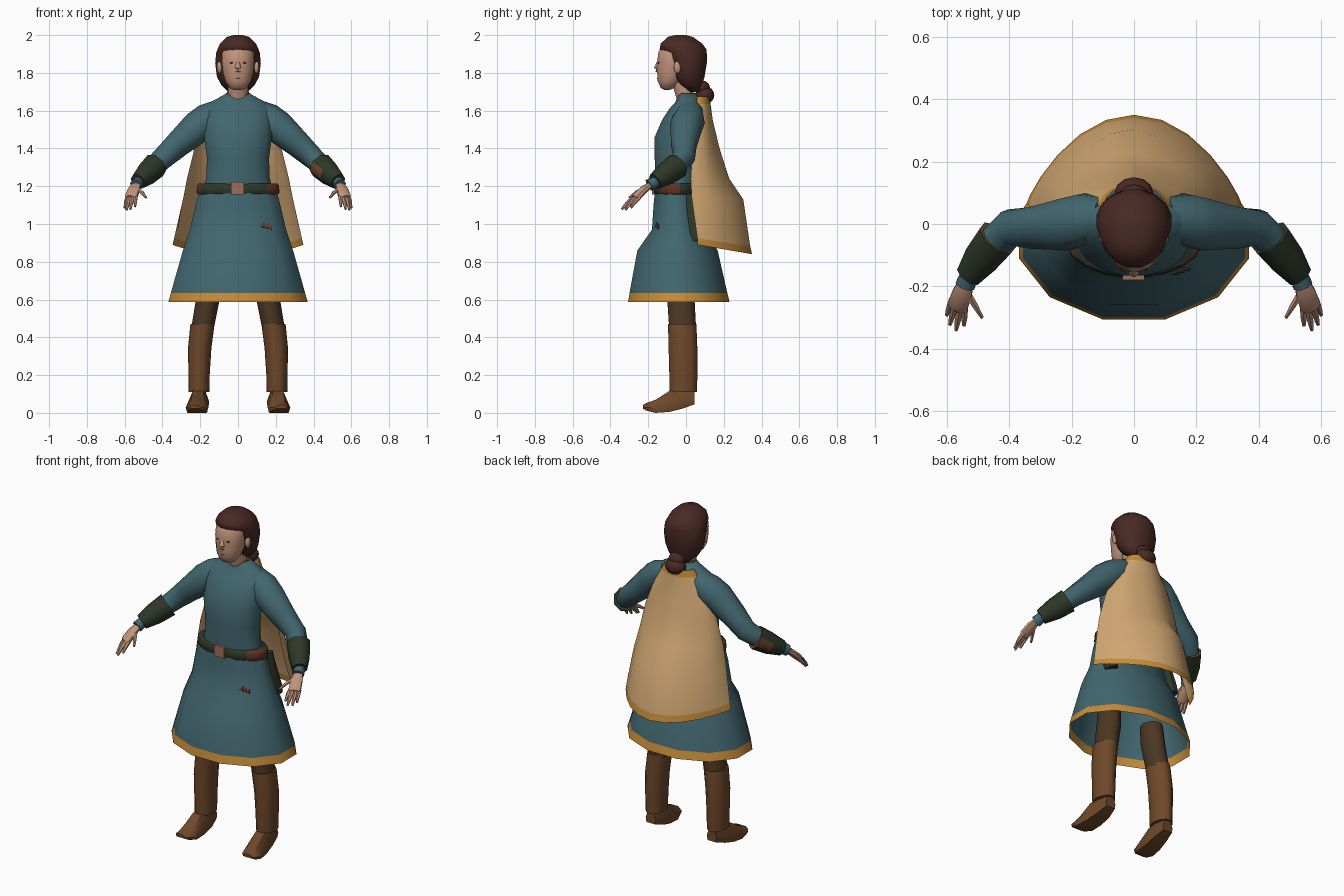
import bpy, bmesh, math
from mathutils import Vector, Matrix

cube = bpy.data.objects.get("Cube")
if cube:
    bpy.data.objects.remove(cube, do_unlink=True)


def material(name, r, g, b):
    m = bpy.data.materials.new(name)
    m.use_nodes = True
    m.diffuse_color = (r, g, b, 1)
    m.node_tree.nodes["Principled BSDF"].inputs["Base Color"].default_value = (r, g, b, 1)
    return m


TEAL = material("teal_cloth", .054, .134, .158)
TAN = material("tan_cape", .64, .39, .17)
GOLD = material("golden_trim", .56, .26, .04)
HAIR = material("dark_hair", .065, .022, .017)
SKIN = material("skin", .53, .295, .2)
BOOT = material("brown_leather", .158, .065, .023)
PANTS = material("dark_trousers", .07, .038, .017)
GREEN = material("dark_green_leather", .026, .038, .021)
RED = material("red_brown_leather", .12, .032, .017)
METAL = material("bronze", .33, .16, .1)


def finish(name, bm, mats, rule=None, angle=50):
    """Turn a bmesh into an object; rule(face) picks the material slot."""
    bmesh.ops.recalc_face_normals(bm, faces=bm.faces)
    bm.normal_update()
    if rule:
        for f in bm.faces:
            f.material_index = int(rule(f.calc_center_median(), f.normal))
    mesh = bpy.data.meshes.new(name)
    bm.to_mesh(mesh)
    bm.free()
    for m in mats:
        mesh.materials.append(m)
    ob = bpy.data.objects.new(name, mesh)
    bpy.context.collection.objects.link(ob)
    bpy.ops.object.select_all(action='DESELECT')
    ob.select_set(True)
    bpy.context.view_layer.objects.active = ob
    bpy.ops.object.shade_smooth_by_angle(angle=math.radians(angle))
    return ob


def loft(name, rings, mats, rule=None, caps=True, closed=True, angle=50):
    bm = bmesh.new()
    rows = [[bm.verts.new(p) for p in ring] for ring in rings]
    n = len(rows[0])
    for a, b in zip(rows, rows[1:]):
        for i in range(n if closed else n - 1):
            j = (i + 1) % n
            bm.faces.new((a[i], a[j], b[j], b[i]))
    if caps:
        bm.faces.new(rows[0])
        bm.faces.new(rows[-1])
    return finish(name, bm, mats, rule, angle)


def oval(z, yc, rx, ry, xc=0, n=16):
    turn = [2 * math.pi * (i + .5) / n for i in range(n)]
    return [(xc + rx * math.sin(t), yc - ry * math.cos(t), z) for t in turn]


def tube(name, path, mats, rule=None, n=8, flat=1):
    """Path of (point, radius); every ring faces along the path."""
    pts = [Vector(p) for p, r in path]
    rings = []
    for i, (p, r) in enumerate(path):
        d = pts[min(i + 1, len(pts) - 1)] - pts[max(i - 1, 0)]
        q = d.to_track_quat('Z', 'Y')
        rings.append([pts[i] + q @ Vector((r * math.cos(t), r * flat * math.sin(t), 0))
                      for t in (2 * math.pi * (k + .5) / n for k in range(n))])
    return loft(name, rings, mats, rule)


def ball(name, centre, radii, mat, seg=12):
    bm = bmesh.new()
    m = Matrix.Translation(centre) @ Matrix.Diagonal((*radii, 1))
    bmesh.ops.create_uvsphere(bm, u_segments=seg, v_segments=seg // 2 + 2, radius=1, matrix=m)
    return finish(name, bm, [mat])


def box(name, centre, size, mat, tilt=0):
    bm = bmesh.new()
    m = Matrix.Translation(centre) @ Matrix.Rotation(tilt, 4, 'X') @ Matrix.Diagonal((*size, 1))
    bmesh.ops.create_cube(bm, size=1, matrix=m)
    return finish(name, bm, [mat], angle=30)


# Tunic skirt with golden hem, open underneath
skirt = [(.587, -.038, .382, .278), (.635, -.04, .368, .268), (.86, -.045, .302, .22),
         (.97, -.04, .264, .145), (1.1, -.053, .232, .123), (1.19, -.053, .207, .114)]
loft("tunic_skirt", [oval(*r, n=12) for r in skirt], [TEAL, GOLD],
     lambda c, n: c.z < .63, caps=False, angle=60)

# Tunic body
body = [(1.15, -.05, .195, .113), (1.25, -.05, .17, .115), (1.35, -.05, .168, .118),
        (1.46, -.047, .183, .121), (1.55, -.022, .185, .107), (1.61, .0, .18, .09),
        (1.645, .012, .15, .07), (1.67, .012, .1, .06), (1.69, .006, .066, .05)]
loft("tunic_body", [oval(*r) for r in body], [TEAL], angle=60)
loft("collar", [oval(1.68, .004, .071, .055), oval(1.693, .004, .063, .05)], [BOOT])

# Belt, buckle and small ornament
loft("belt", [oval(z, -.05, r, r - .1, n=20) for z, r in
              ((1.155, .213), (1.165, .222), (1.205, .22), (1.215, .21))], [GREEN, RED],
     lambda c, n: c.y < -.03 and (c.x > .13 or c.x < -.195))
box("buckle", (-.002, -.168, 1.19), (.07, .022, .065), METAL)
for i in range(3):
    box("skirt_ornament", (.13 + .018 * i, -.15 + .006 * i, .993 - .005 * i),
        (.028, .02, .026), RED, -.3)

# Belt pouches hanging behind the hips
for s in (1, -1):
    pouch = [(1.16, .03, .02, .03), (1.1, .035, .025, .034), (.95, .05, .035, .055),
             (.91, .06, .03, .05)]
    loft("belt_pouch", [oval(z, y, rx, ry, s * (.185 + (1.16 - z) * .12), 8)
                        for z, y, rx, ry in pouch], [GREEN])

# Cape: open rows with a peaked back, a collar band and a hem band
cape = [(1.675, .095, .06, .125), (1.635, .115, .055, .13), (1.55, .17, .055, .14),
        (1.4, .235, .035, .175), (1.24, .275, .025, .225), (1.14, .295, .03, .298),
        (.925, .338, .06, .34), (.89, .346, .062, .35)]
rows = []
for k, (z, w, front, back) in enumerate(cape):
    row = []
    for i in range(13):
        t = (i / 12 - .5) * math.pi
        depth = max(0, math.cos(t)) ** (1 + .1 * k)
        fold = 1 + .025 * math.cos(6 * t + .7) * (1 < k < 6)
        sag = .05 * depth * max(0, (1.2 - z) / .31)
        row.append((w * math.sin(t) * fold, front + (back - front) * depth * fold, z - sag))
    rows.append(row)
ob = loft("cape", rows, [TAN, GOLD], caps=False, closed=False, angle=60)
for i, f in enumerate(ob.data.polygons):
    f.material_index = int(i < 12 or i >= 72)

# Head, face and neck
head = [(1.71, -.1, .022, .015), (1.72, -.097, .045, .037), (1.755, -.085, .068, .066),
        (1.80, -.07, .081, .084), (1.86, -.064, .088, .09), (1.91, -.06, .086, .088),
        (1.95, -.05, .07, .07)]
loft("head", [oval(*r) for r in head], [SKIN], angle=80)
loft("neck", [oval(1.66, -.002, .056, .048), oval(1.78, -.03, .052, .055)], [SKIN])
tube("nose", [((0, -.143, 1.865), .008), ((0, -.154, 1.825), .017), ((0, -.15, 1.807), .016)],
     [SKIN])
ball("mouth", (0, -.142, 1.77), (.022, .011, .006), METAL)
for s in (1, -1):
    ball("eye", (s * .034, -.144, 1.854), (.011, .005, .005), HAIR, 8)
    ball("ear", (s * .098, -.045, 1.83), (.014, .02, .033), SKIN)

# Hair cap and tied-back hair
hair = [(2.0, -.03, .025, .03), (1.99, -.03, .06, .068), (1.955, -.024, .097, .112),
        (1.925, -.016, .111, .126), (1.905, .0, .118, .112), (1.85, .01, .123, .102),
        (1.78, .014, .114, .086), (1.735, .025, .09, .062), (1.70, .045, .052, .042)]
loft("hair", [oval(*r) for r in hair], [HAIR], angle=80)
ball("hair_knot", (0, .085, 1.72), (.05, .042, .04), HAIR)
ball("hair_bun", (0, .1, 1.682), (.062, .05, .047), HAIR)

for s, side in ((1, "left_"), (-1, "right_")):
    def P(x, y, z):
        return (s * x, y, z)

    # Sleeve, bracer and cuff
    tube(side + "sleeve", [(P(.09, .025, 1.598), .066), (P(.16, .015, 1.555), .086),
                           (P(.215, .0, 1.513), .087), (P(.32, -.012, 1.42), .07),
                           (P(.395, -.012, 1.352), .061), (P(.45, -.06, 1.30), .054)],
         [TEAL], n=10)
    tube(side + "bracer", [(P(.437, -.045, 1.31), .069), (P(.485, -.105, 1.265), .062),
                           (P(.53, -.165, 1.225), .044)], [GREEN, BOOT],
         lambda c, n: abs(c.x) - 1.25 * c.y - .94 * c.z < -.57 and n.y * s < -.35
         and n.z * s < .3)
    tube(side + "cuff", [(P(.525, -.155, 1.228), .03), (P(.54, -.195, 1.205), .034)], [TEAL])

    # Hand with four fingers and a thumb
    tube(side + "palm", [(P(.538, -.185, 1.21), .024), (P(.55, -.22, 1.185), .034),
                         (P(.565, -.262, 1.145), .036), (P(.57, -.272, 1.137), .028)],
         [SKIN], flat=.6)
    for root, tip in (((.542, -.265, 1.148), (.545, -.325, 1.092)),
                      ((.558, -.27, 1.142), (.57, -.34, 1.078)),
                      ((.574, -.262, 1.14), (.59, -.322, 1.075)),
                      ((.584, -.245, 1.142), (.6, -.292, 1.085)),
                      ((.54, -.21, 1.19), (.487, -.3, 1.14))):
        mid = Vector(root).lerp(Vector(tip), .55) + Vector((0, 0, .006))
        tube(side + "finger", [(P(*root), .012), (P(*mid), .011), (P(*tip), .006)],
             [SKIN], n=6)

    # Trouser leg, boot shaft and foot
    trouser = [(.72, -.03, .06, .07, .15), (.6, -.027, .063, .076, .16),
               (.45, -.018, .06, .075, .187)]
    loft(side + "trouser_leg", [oval(z, y, rx, ry, s * x, 10) for z, y, rx, ry, x in trouser],
         [PANTS])
    shaft = [(.47, -.02, .064, .079, .188), (.34, -.016, .062, .08, .203),
             (.2, -.014, .056, .078, .206), (.11, -.014, .055, .076, .206)]
    loft(side + "boot_shaft", [oval(z, y, rx, ry, s * x, 10) for z, y, rx, ry, x in shaft],
         [BOOT])
    rings = []
    for y, x, w, low, high in ((.045, .205, .034, .045, .12), (-.02, .205, .05, .022, .135),
                               (-.09, .211, .057, .005, .115), (-.16, .217, .06, 0, .07),
                               (-.21, .223, .048, .012, .052), (-.228, .227, .03, .022, .042)):
        mid = low + (high - low) * .4
        rings.append([P(x + w * u, y, v) for u, v in
                      ((-.85, low), (.85, low), (1, mid), (.5, high), (-.5, high), (-1, mid))])
    loft(side + "foot", rings, [BOOT])
